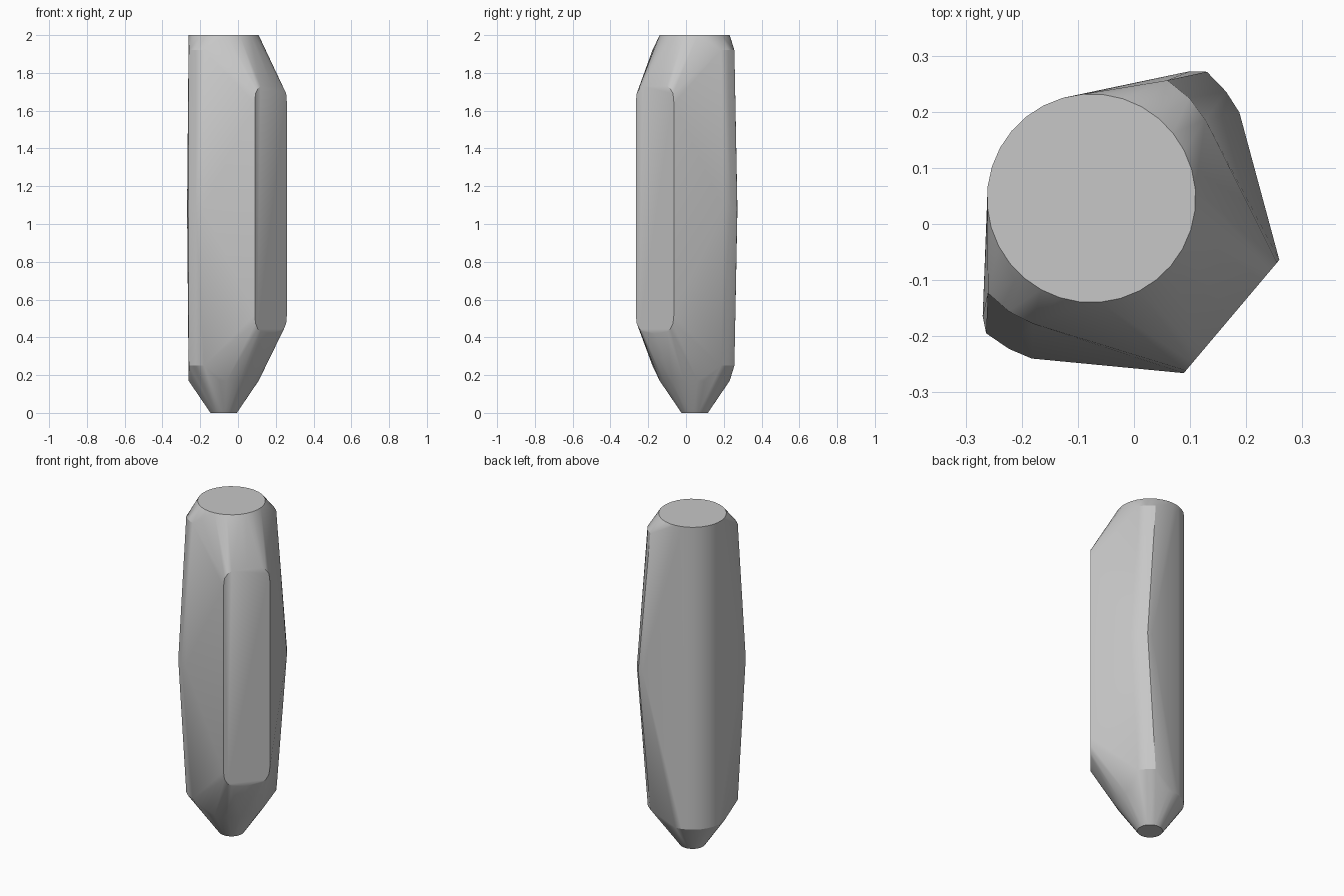
import bpy
import bmesh
from math import cos, sin, tau, radians
from mathutils import Vector

cube = bpy.data.objects.get("Cube")
if cube:
    bpy.data.objects.remove(cube, do_unlink=True)

grey = bpy.data.materials.new("light grey")
grey.use_nodes = True
colour = (0.57, 0.57, 0.57, 1)
grey.diffuse_color = colour
grey.node_tree.nodes["Principled BSDF"].inputs["Base Color"].default_value = colour

# Local frame: the round core is the origin, "out" points at the flat panel
core = Vector((-0.076, 0.046, 0))
out = Vector((0.764, -0.645, 0))
side = Vector((0.645, 0.764, 0))

bm = bmesh.new()


def point(u, v, z):
    bm.verts.new(core + out * u + side * v + Vector((0, 0, z)))


def ring(radius, z, count=32):
    for i in range(count):
        a = tau * i / count
        point(radius * cos(a), radius * sin(a), z)


# Round core with a tapered tip
ring(0.186, 2)
ring(0.186, 0.17)
ring(0.07, 0)

for s in (-1, 1):
    # Flat front panel with rounded corners
    for v, low, high in ((0.132, 0.52, 1.64), (0.126, 0.475, 1.69),
                         (0.108, 0.445, 1.715), (0.085, 0.43, 1.73)):
        point(0.327, s * v, low)
        point(0.327, s * v, high)
    # Side ridges, widest at mid height
    for u, v in ((-0.012, 0.286), (0.012, 0.305), (0.061, 0.3), (0.103, 0.287)):
        point(u, s * v, 1.08)
    for z in (0.25, 1.92):
        for u, v in ((-0.032, 0.248), (0.018, 0.249), (0.065, 0.238)):
            point(u, s * v, z)
for z in (0.42, 1.745):
    point(0.327, 0, z)

# Wrap the sections in one closed skin
hull = bmesh.ops.convex_hull(bm, input=bm.verts[:])
loose = {e for e in hull["geom_interior"] + hull["geom_unused"]
         if isinstance(e, bmesh.types.BMVert)}
bmesh.ops.delete(bm, geom=list(loose), context='VERTS')
bmesh.ops.dissolve_limit(bm, angle_limit=radians(0.5),
                         verts=bm.verts[:], edges=bm.edges[:])
bmesh.ops.recalc_face_normals(bm, faces=bm.faces[:])

mesh = bpy.data.meshes.new("faceted_body")
bm.to_mesh(mesh)
bm.free()
mesh.materials.append(grey)
body = bpy.data.objects.new("faceted_body", mesh)
bpy.context.collection.objects.link(body)

bpy.ops.object.select_all(action='DESELECT')
body.select_set(True)
bpy.context.view_layer.objects.active = body
bpy.ops.object.shade_smooth_by_angle(angle=radians(30))
